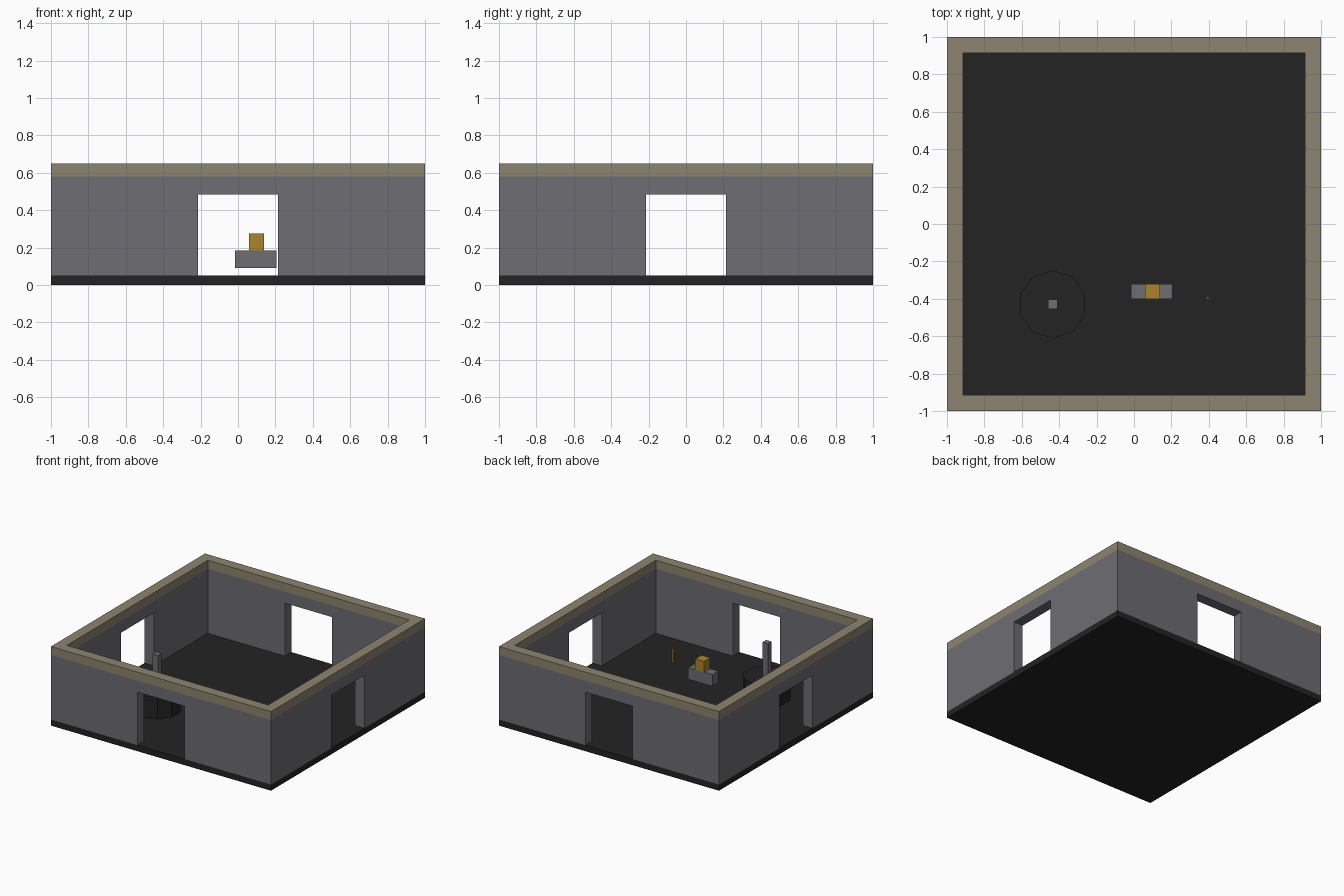
import bpy, bmesh, math
from mathutils import Matrix, Vector

if "Cube" in bpy.data.objects:
    bpy.data.objects.remove(bpy.data.objects["Cube"])


def material(name, rgb):
    """Flat colour given as sRGB 0-255, stored as linear."""
    m = bpy.data.materials.new(name)
    lin = [((c / 255 + 0.055) / 1.055) ** 2.4 for c in rgb]
    m.diffuse_color = (*lin, 1)
    m.use_nodes = True
    m.node_tree.nodes["Principled BSDF"].inputs["Base Color"].default_value = m.diffuse_color
    return m


GREY = material("wall grey", (109, 109, 115))
TAN = material("trim tan", (141, 132, 112))
BLACK = material("floor black", (35, 35, 35))
GOLD = material("gold", (172, 132, 48))
ORANGE = material("torch orange", (176, 116, 46))


def finish(name, bm, mat):
    bmesh.ops.recalc_face_normals(bm, faces=bm.faces)
    me = bpy.data.meshes.new(name)
    bm.to_mesh(me)
    bm.free()
    me.materials.append(mat)
    ob = bpy.data.objects.new(name, me)
    bpy.context.collection.objects.link(ob)
    return ob


def box(name, x0, x1, y0, y1, z0, z1, mat):
    bm = bmesh.new()
    bmesh.ops.create_cube(bm, size=1)
    bmesh.ops.scale(bm, vec=(x1 - x0, y1 - y0, z1 - z0), verts=bm.verts)
    bmesh.ops.translate(bm, vec=((x0 + x1) / 2, (y0 + y1) / 2, (z0 + z1) / 2), verts=bm.verts)
    return finish(name, bm, mat)


T = 0.085            # wall thickness
FLOOR, WALL, TOP = 0.05, 0.58, 0.65
DOOR, HEAD = 0.215, 0.485


def wall(name, half, angle):
    """Wall with a central doorway, drawn as an outline and extruded inward."""
    outline = [(-half, FLOOR), (-DOOR, FLOOR), (-DOOR, HEAD), (DOOR, HEAD),
               (DOOR, FLOOR), (half, FLOOR), (half, WALL), (-half, WALL)]
    bm = bmesh.new()
    face = bm.faces.new([bm.verts.new((x, -1, z)) for x, z in outline])
    ext = bmesh.ops.extrude_face_region(bm, geom=[face], use_keep_orig=True)
    moved = [v for v in ext["geom"] if isinstance(v, bmesh.types.BMVert)]
    bmesh.ops.translate(bm, vec=(0, T, 0), verts=moved)
    bm.transform(Matrix.Rotation(angle, 4, 'Z'))
    return finish(name, bm, GREY)


# floor slab and four walls
box("floor", -1, 1, -1, 1, 0, FLOOR, BLACK)
for i, side in enumerate(("front", "right", "back", "left")):
    wall(side + "_wall", 1 if i % 2 == 0 else 1 - T, i * math.pi / 2)

# square trim ring capping the walls
bm = bmesh.new()
corners = [(-1, -1), (1, -1), (1, 1), (-1, 1)]
rings = [[bm.verts.new((x * s, y * s, z)) for x, y in corners]
         for s, z in ((1, WALL), (1, TOP), (1 - T, TOP), (1 - T, WALL))]
for a in range(4):
    for b in range(4):
        p, q, n = rings[a], rings[(a + 1) % 4], (b + 1) % 4
        bm.faces.new((p[b], p[n], q[n], q[b]))
finish("wall_trim", bm, TAN)

# ten-sided forge drum with a square post
bm = bmesh.new()
bmesh.ops.create_cone(bm, cap_ends=True, segments=10, radius1=0.182, radius2=0.182, depth=0.18,
                      matrix=Matrix.Translation((-0.435, -0.43, 0.16)))
drum = finish("drum", bm, BLACK)
box("drum_post", -0.46, -0.41, -0.455, -0.405, 0.25, 0.525, GREY)

# floating block with gold cube on top
box("block_base", -0.015, 0.205, -0.4, -0.32, 0.09, 0.185, GREY)
box("gold_cube", 0.06, 0.14, -0.4, -0.32, 0.185, 0.275, GOLD)

# thin floating rod
box("thin_rod", 0.388, 0.402, -0.402, -0.388, 0.15, 0.26, ORANGE)
